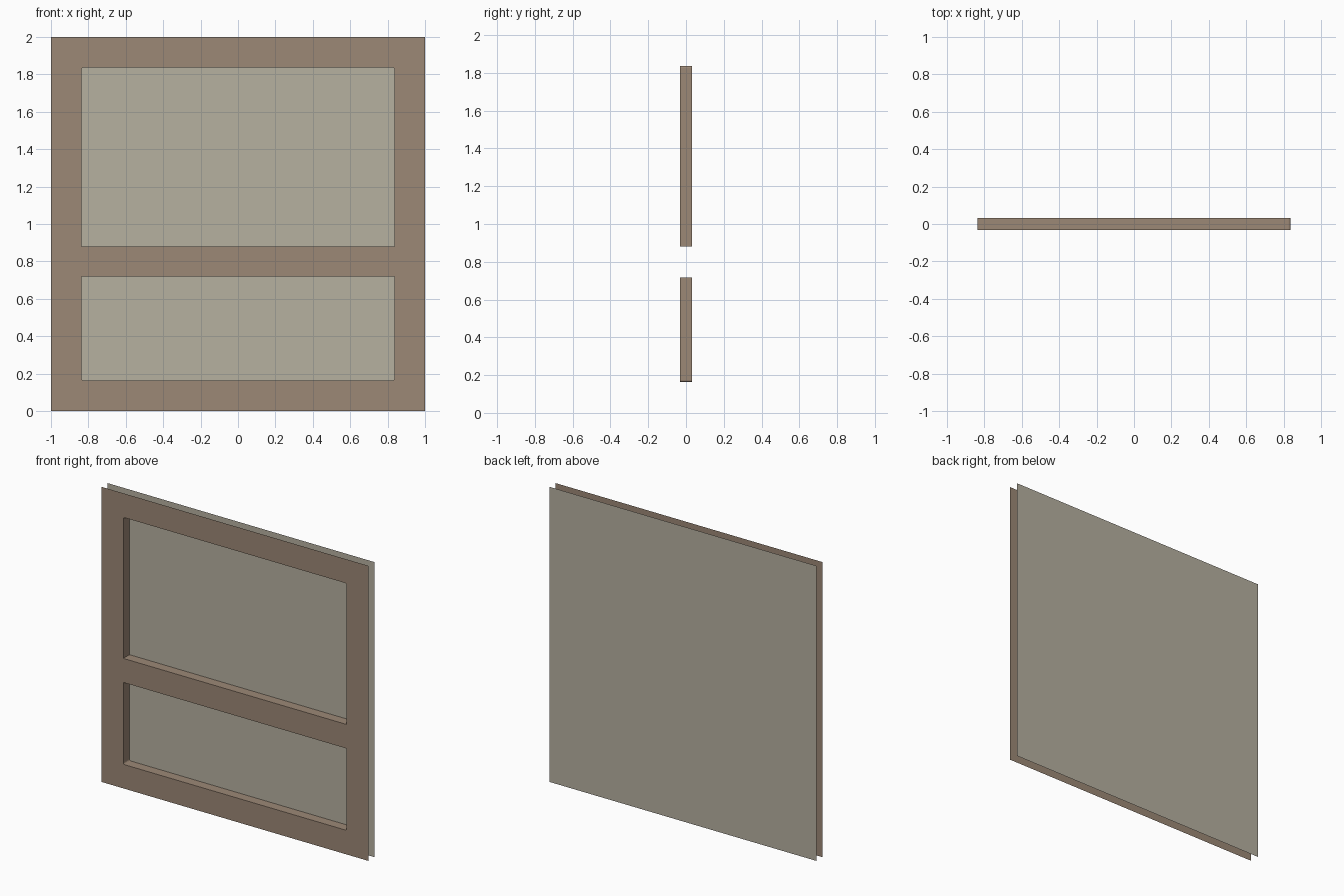
import bpy
import bmesh
import math

cube = bpy.data.objects.get("Cube")
if cube:
    bpy.data.objects.remove(cube, do_unlink=True)

DEPTH = 0.033             # half the distance between frame and pane
HALF = 0.837              # half width of the opening
LOW, HIGH = 0.163, 1.837  # opening bottom and top
BAR = (0.718, 0.881)      # bottom and top of the crossbar
ROUND = 0.012


def material(name, srgb):
    color = [(c / 255) ** 2.2 for c in srgb] + [1]
    mat = bpy.data.materials.new(name)
    mat.use_nodes = True
    mat.diffuse_color = color
    mat.node_tree.nodes["Principled BSDF"].inputs["Base Color"].default_value = color
    return mat


def finish(name, bm, mat):
    mesh = bpy.data.meshes.new(name)
    bm.to_mesh(mesh)
    bm.free()
    mesh.materials.append(mat)
    obj = bpy.data.objects.new(name, mesh)
    bpy.context.collection.objects.link(obj)
    return obj


def strip(name, rows, mat):
    """Join rows of points with quads."""
    bm = bmesh.new()
    rows = [[bm.verts.new(p) for p in row] for row in rows]
    for a, b in zip(rows, rows[1:]):
        for i in range(len(a) - 1):
            bm.faces.new((a[i], a[i + 1], b[i + 1], b[i]))
    return finish(name, bm, mat)


def corner(cx, cz, start):
    """Points of one rounded corner, counterclockwise."""
    angles = [math.radians(start + 30 * i) for i in range(4)]
    return [(cx + ROUND * math.cos(a), cz + ROUND * math.sin(a)) for a in angles]


wood = material("brown wood", (155, 135, 117))
glass = material("grey pane", (181, 175, 159))

# Outline halves of the two openings, above and below the crossbar
x = HALF - ROUND
upper = ([(HALF, BAR[1])] + corner(x, HIGH - ROUND, 0)
         + corner(-x, HIGH - ROUND, 90) + [(-HALF, BAR[1])])
lower = ([(-HALF, BAR[0])] + corner(-x, LOW + ROUND, 180)
         + corner(x, LOW + ROUND, 270) + [(HALF, BAR[0])])

# Flat front frame with a rounded opening
bm = bmesh.new()
for loop in ([(-1, 0), (1, 0), (1, 2), (-1, 2)], upper + lower):
    verts = [bm.verts.new((px, -DEPTH, pz)) for px, pz in loop]
    for i, v in enumerate(verts):
        bm.edges.new((v, verts[i - 1]))
bmesh.ops.triangle_fill(bm, edges=bm.edges[:], use_beauty=True, normal=(0, -1, 0))
bmesh.ops.dissolve_limit(bm, angle_limit=0.01, verts=bm.verts[:], edges=bm.edges[:])
finish("front_frame", bm, wood)

# Inner walls of each opening
for name, path in (("upper_reveal", upper), ("lower_reveal", lower)):
    strip(name, [[(px, y, pz) for px, pz in path] for y in (-DEPTH, DEPTH)], wood)

# Crossbar with an open back and open ends
profile = [(DEPTH, BAR[0]), (-DEPTH, BAR[0]), (-DEPTH, BAR[1]), (DEPTH, BAR[1])]
strip("crossbar", [[(px, y, z) for px in (-HALF, HALF)] for y, z in profile], wood)

# Full size pane behind the frame
strip("back_pane", [[(px, DEPTH, z) for px in (1, -1)] for z in (0, 2)], glass)
